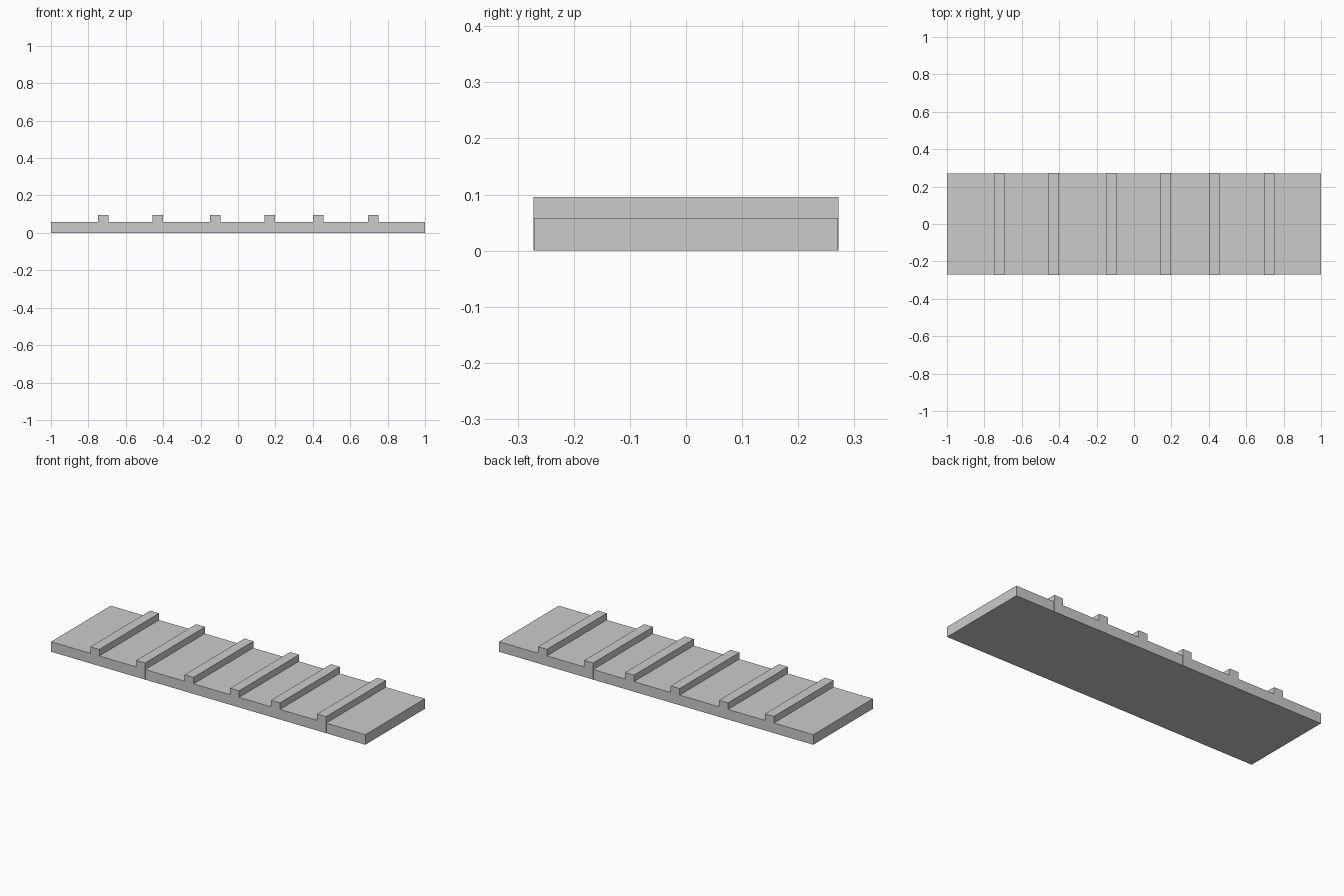
import bpy

if "Cube" in bpy.data.objects:
    bpy.data.objects.remove(bpy.data.objects["Cube"])


def box(name, x0, x1, half_y, z0, z1):
    bpy.ops.mesh.primitive_cube_add(size=1, location=((x0 + x1) / 2, 0, (z0 + z1) / 2))
    ob = bpy.context.object
    ob.name = name
    ob.scale = (x1 - x0, 2 * half_y, z1 - z0)
    bpy.ops.object.transform_apply(location=False, rotation=False, scale=True)
    return ob


# flat ramp board
box("ramp_board", -1, 1, 0.271, 0, 0.058)

# raised cross cleats, set through the board
for i, x in enumerate((-0.721, -0.429, -0.121, 0.169, 0.429, 0.723)):
    box(f"cross_cleat_{i + 1}", x - 0.0285, x + 0.0285, 0.272, 0.0005, 0.096)
